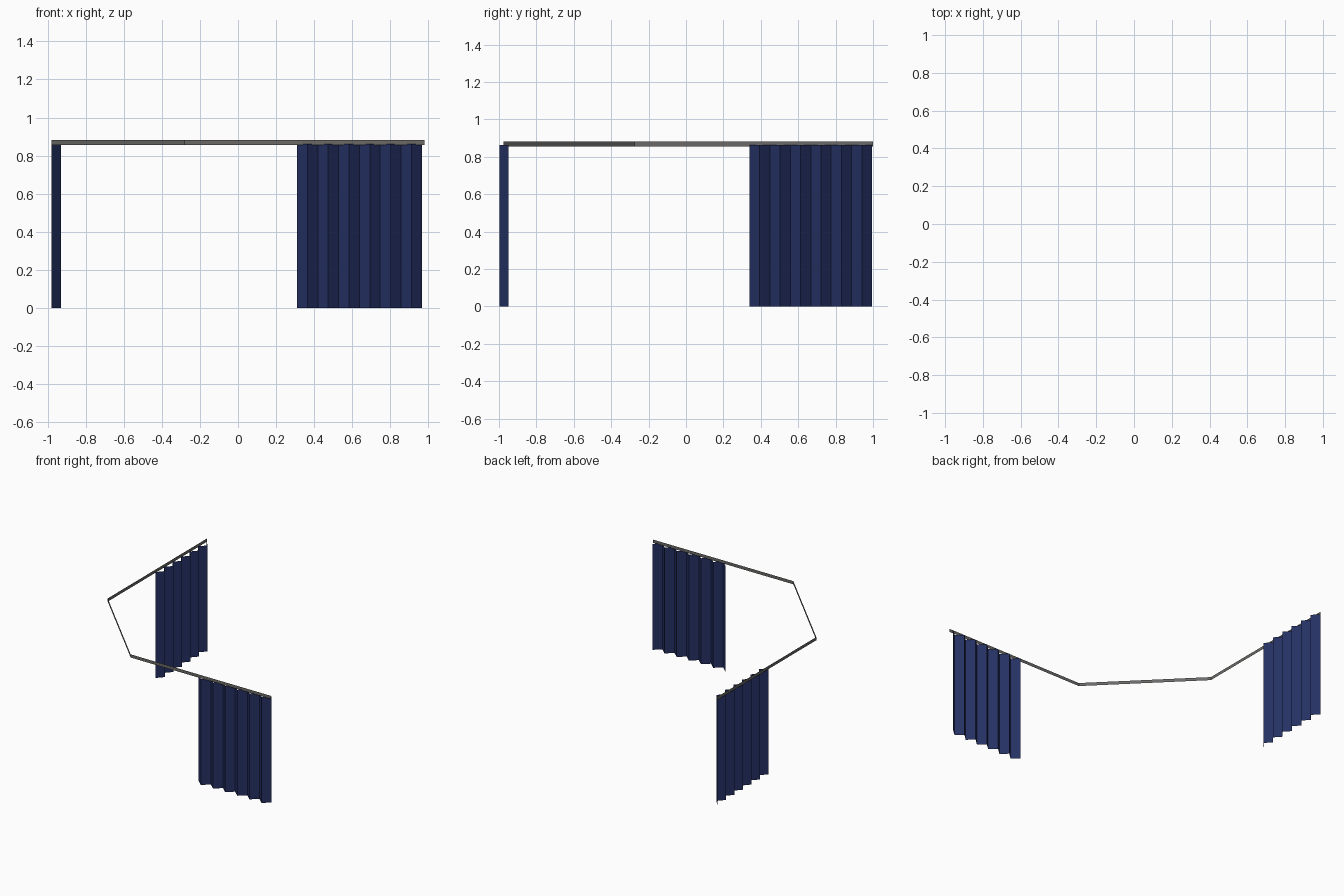
import bpy
import bmesh

cube = bpy.data.objects.get("Cube")
if cube:
    bpy.data.objects.remove(cube, do_unlink=True)


def make_material(name, rgb):
    mat = bpy.data.materials.new(name)
    mat.use_nodes = True
    mat.diffuse_color = (*rgb, 1)
    mat.node_tree.nodes["Principled BSDF"].inputs["Base Color"].default_value = (*rgb, 1)
    return mat


def upright_strip(name, path, bottom, top, mat):
    """Raise a thin sheet along a plan path."""
    bm = bmesh.new()
    columns = [(bm.verts.new((x, y, bottom)), bm.verts.new((x, y, top))) for x, y in path]
    for (a, b), (c, d) in zip(columns, columns[1:]):
        bm.faces.new((a, c, d, b))
    mesh = bpy.data.meshes.new(name)
    bm.to_mesh(mesh)
    bm.free()
    mesh.materials.append(mat)
    obj = bpy.data.objects.new(name, mesh)
    bpy.context.collection.objects.link(obj)
    return obj


def pleats(start, end, near, far, count=12):
    """Zigzag as (along, across) pairs."""
    step = (end - start) / count
    return [(start + i * step, far if i % 2 else near) for i in range(count + 1)]


navy = make_material("navy_cloth", (0.018, 0.030, 0.125))
grey = make_material("grey_metal", (0.145, 0.143, 0.138))

# Bent curtain rail
rail_path = [(-0.98, 1.0), (-0.98, -0.275), (-0.282, -0.977), (0.98, -0.977)]
upright_strip("curtain_rail", rail_path, 0.856, 0.882, grey)

# Pleated curtain along the front
upright_strip("front_curtain", pleats(0.31, 0.966, -0.948, -0.998), 0, 0.862, navy)

# Pleated curtain along the right side
side_path = [(x, y) for y, x in pleats(0.995, 0.339, -0.98, -0.931)]
upright_strip("side_curtain", side_path, 0, 0.862, navy)
